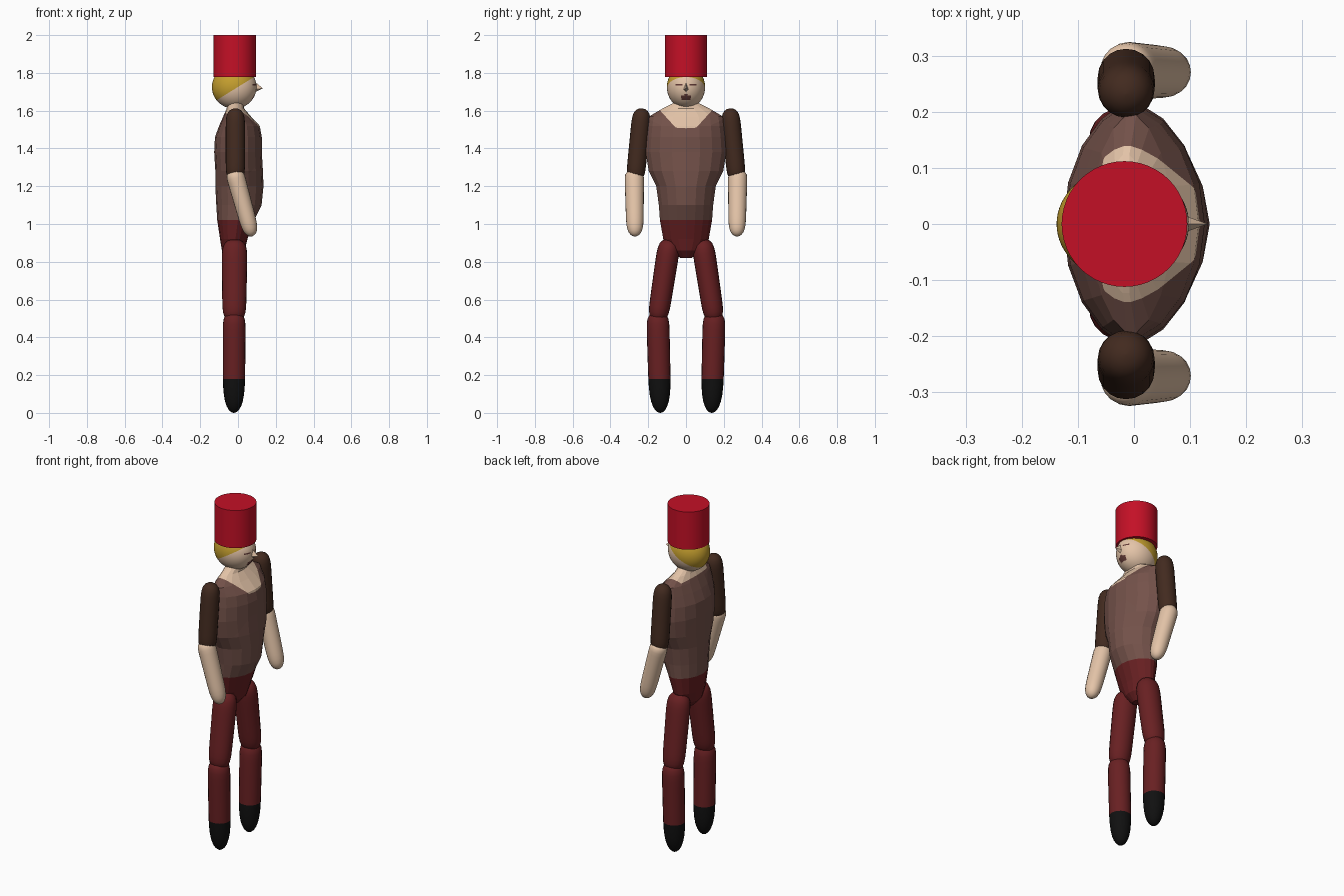
import bpy, bmesh, math
from mathutils import Vector

if "Cube" in bpy.data.objects:
    bpy.data.objects.remove(bpy.data.objects["Cube"])


def material(name, srgb):
    m = bpy.data.materials.new(name)
    m.diffuse_color = [((c / 255 + 0.055) / 1.055) ** 2.4 for c in srgb] + [1]
    m.use_nodes = True
    m.node_tree.nodes["Principled BSDF"].inputs["Base Color"].default_value = m.diffuse_color
    return m


HAT = material("hat red", (196, 16, 38))
SKIN = material("skin", (228, 196, 168))
HAIR = material("blond hair", (196, 158, 46))
VEST = material("vest brown", (116, 82, 74))
SLEEVE = material("sleeve dark brown", (66, 42, 31))
PANTS = material("trouser maroon", (104, 32, 34))
BOOT = material("boot black", (16, 16, 16))
LIPS = material("face detail", (98, 58, 54))


def finish(bm, name, mats, rule=None, smooth=True):
    """Turn a bmesh into an object, colouring faces by a rule on their centres."""
    bmesh.ops.recalc_face_normals(bm, faces=bm.faces)
    for f in bm.faces:
        f.smooth = smooth
        if rule:
            f.material_index = rule(f.calc_center_median())
    me = bpy.data.meshes.new(name)
    bm.to_mesh(me)
    bm.free()
    for m in mats:
        me.materials.append(m)
    ob = bpy.data.objects.new(name, me)
    bpy.context.collection.objects.link(ob)
    return ob


def cut(bm, co, no):
    geom = bm.verts[:] + bm.edges[:] + bm.faces[:]
    bmesh.ops.bisect_plane(bm, geom=geom, plane_co=co, plane_no=no, dist=1e-5)


def loft(rings):
    bm = bmesh.new()
    loops = [[bm.verts.new(p) for p in ring] for ring in rings]
    n = len(loops[0])
    for a, b in zip(loops, loops[1:]):
        for i in range(n):
            j = (i + 1) % n
            bm.faces.new((a[i], a[j], b[j], b[i]))
    bm.faces.new(loops[0][::-1])
    bm.faces.new(loops[-1])
    return bm


def limb(top, bottom, rx, ry, n_top, n_bottom, taper=1.0, sides=20, steps=18):
    """Round-ended limb; higher n gives a blunter end."""
    top, bottom = Vector(top), Vector(bottom)
    turn = Vector((0, 0, -1)).rotation_difference(bottom - top)
    rings = []
    for k in range(steps + 1):
        u = -math.cos(math.pi * k / steps)
        r = math.sqrt(max(0.0, 1 - abs(u) ** (n_top if u < 0 else n_bottom)))
        r = max(r, 0.03) * (1 + (taper - 1) * (u + 1) / 2)
        c = top.lerp(bottom, (u + 1) / 2)
        rings.append([c + turn @ Vector((rx * r * math.cos(a), ry * r * math.sin(a), 0))
                      for a in (2 * math.pi * i / sides for i in range(sides))])
    return loft(rings)


# Torso: z, back x, front x, half width
sections = [
    (0.82, -0.05, 0.00, 0.03), (0.86, -0.085, 0.035, 0.085), (0.92, -0.095, 0.05, 0.122),
    (1.02, -0.11, 0.085, 0.14), (1.10, -0.115, 0.125, 0.146), (1.20, -0.12, 0.135, 0.16),
    (1.28, -0.12, 0.132, 0.20), (1.38, -0.126, 0.126, 0.217), (1.46, -0.122, 0.126, 0.212),
    (1.52, -0.10, 0.115, 0.205), (1.57, -0.078, 0.068, 0.197), (1.612, -0.06, 0.032, 0.125),
    (1.65, -0.055, 0.03, 0.05)]
rings = []
for z, xb, xf, w in sections:
    mid = min(-0.005, (xb + xf) / 2)
    ring = []
    for i in range(18):
        a = 2 * math.pi * i / 18
        c = math.cos(a)
        ring.append((mid + abs(c) ** 1.2 * ((xf - mid) if c > 0 else (xb - mid)),
                     w * math.sin(a), z))
    rings.append(ring)
bm = loft(rings)
neck_co, neck_no = Vector((0.11, 0, 1.51)), Vector((0.44, 0, 1))
cut(bm, neck_co, neck_no)
for s in (1, -1):
    cut(bm, (0, 0, 1.45), (0, -1.1 * s, 1))


def torso_rule(c):
    if c.z < 1.02:
        return 1
    return 2 if (c - neck_co).dot(neck_no) > 0 and c.z > 1.45 + 1.1 * abs(c.y) else 0


finish(bm, "torso", [VEST, PANTS, SKIN], torso_rule, smooth=False)

# Head with hair, mouth and eyes chosen by position
bm = bmesh.new()
bmesh.ops.create_uvsphere(bm, u_segments=64, v_segments=48, radius=1)
for v in bm.verts:
    v.co = Vector((-0.02 + 0.118 * v.co.x, 0.101 * v.co.y, 1.725 + 0.114 * v.co.z))
hair_co, hair_no = Vector((-0.13, 0, 1.645)), Vector((-0.62, 0, 1))
cut(bm, hair_co, hair_no)


def head_rule(c):
    if (c - hair_co).dot(hair_no) > 0:
        return 1
    if c.x > 0:
        mouth = (c.y / 0.027) ** 2 + ((c.z - 1.67) / 0.017) ** 2 < 1
        eye = ((abs(c.y) - 0.042) / 0.018) ** 2 + ((c.z - 1.735) / 0.006) ** 2 < 1
        if mouth or eye:
            return 2
    return 0


finish(bm, "head", [SKIN, HAIR, LIPS], head_rule)

# Nose: four-sided point
base = [(0.07, 0.022, 1.71), (0.075, 0, 1.765), (0.07, -0.022, 1.71), (0.075, 0, 1.69)]
bm = bmesh.new()
tip = bm.verts.new((0.132, 0, 1.718))
vs = [bm.verts.new(p) for p in base]
for i in range(4):
    bm.faces.new((vs[i], vs[(i + 1) % 4], tip))
bm.faces.new(vs[::-1])
finish(bm, "nose", [SKIN], smooth=False)

# Hat
bpy.ops.mesh.primitive_cylinder_add(vertices=48, radius=0.112, depth=0.222,
                                    location=(-0.017, 0, 1.889))
hat = bpy.context.object
hat.name = "hat"
hat.data.materials.append(HAT)
bpy.ops.object.shade_smooth_by_angle()

# Arms and legs on both sides
for s, side in ((1, "left"), (-1, "right")):
    finish(limb((-0.014, 0.232 * s, 1.612), (-0.014, 0.27 * s, 1.225), 0.051, 0.05, 8, 8),
           side + "_upper_arm", [SLEEVE])
    finish(limb((-0.022, 0.274 * s, 1.285), (0.075, 0.27 * s, 0.935), 0.05, 0.052, 14, 6, 0.86),
           side + "_forearm", [SKIN])
    finish(limb((-0.018, 0.085 * s, 0.92), (-0.02, 0.152 * s, 0.48), 0.069, 0.061, 8, 8, 0.9),
           side + "_thigh", [PANTS])
    bm = limb((-0.02, 0.15 * s, 0.535), (-0.022, 0.136 * s, 0.0), 0.061, 0.061, 12, 4, 0.95)
    cut(bm, (0, 0, 0.18), (0, 0, 1))
    finish(bm, side + "_lower_leg", [PANTS, BOOT], lambda c: 1 if c.z < 0.18 else 0)
